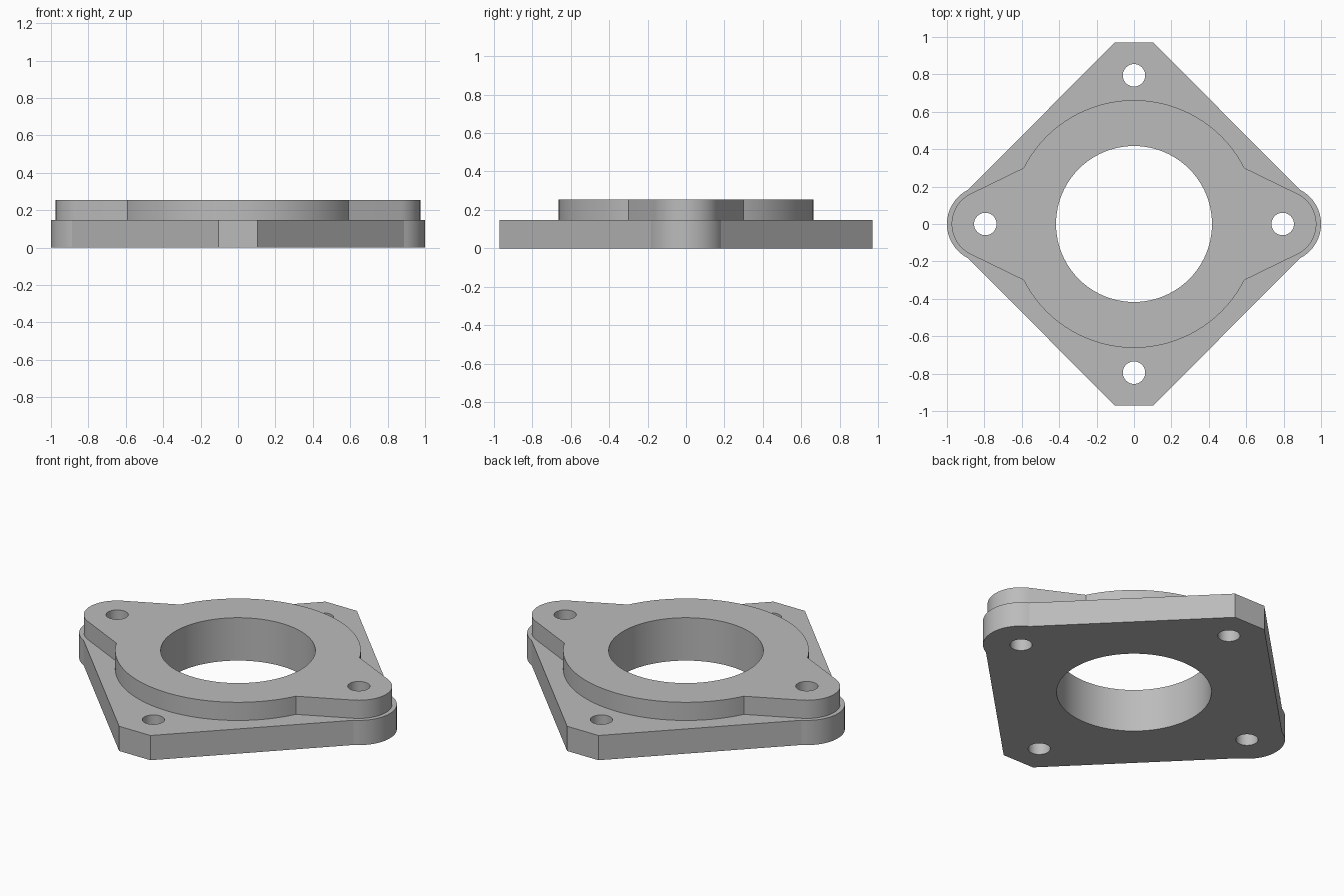
import bpy
import bmesh
from math import sin, cos, radians, atan2, degrees

cube = bpy.data.objects.get("Cube")
if cube:
    bpy.data.objects.remove(cube, do_unlink=True)

PLATE_TOP = 0.147
COLLAR_TOP = 0.255
BOLT_CIRCLE = 0.795
BOLT_R = 0.06
BORE_R = 0.417

grey = bpy.data.materials.new("plain grey")
grey.use_nodes = True
colour = (0.5, 0.5, 0.5, 1)
grey.diffuse_color = colour
grey.node_tree.nodes["Principled BSDF"].inputs["Base Color"].default_value = colour


def arc(cx, cy, r, start, end, steps):
    """Points along an arc, angles in degrees, both ends included."""
    angles = [radians(start + (end - start) * i / steps) for i in range(steps + 1)]
    return [(cx + r * cos(a), cy + r * sin(a)) for a in angles]


def circle(cx, cy, r, steps):
    return arc(cx, cy, r, 0, 360, steps)[:-1]


def half_turn(points):
    """Complete an outline that repeats after 180 degrees."""
    return points + [(-x, -y) for x, y in points]


def slab(name, loops, bottom, top):
    """Extrude an outline with holes into a solid with crisp edges."""
    curve = bpy.data.curves.new(name + "_profile", "CURVE")
    curve.dimensions = "2D"
    curve.fill_mode = "BOTH"
    curve.extrude = (top - bottom) / 2
    for loop in loops:
        spline = curve.splines.new("POLY")
        spline.points.add(len(loop) - 1)
        for point, (x, y) in zip(spline.points, loop):
            point.co = (x, y, 0, 1)
        spline.use_cyclic_u = True
    helper = bpy.data.objects.new(name + "_profile", curve)
    bpy.context.collection.objects.link(helper)
    graph = bpy.context.evaluated_depsgraph_get()
    mesh = bpy.data.meshes.new_from_object(helper.evaluated_get(graph))
    bpy.data.objects.remove(helper, do_unlink=True)
    bpy.data.curves.remove(curve)

    bm = bmesh.new()
    bm.from_mesh(mesh)
    bmesh.ops.remove_doubles(bm, verts=bm.verts, dist=0.0002)
    bmesh.ops.translate(bm, verts=bm.verts, vec=(0, 0, (top + bottom) / 2))
    bmesh.ops.recalc_face_normals(bm, faces=bm.faces)
    for face in bm.faces:
        face.smooth = True
        face.material_index = 0
    bm.to_mesh(mesh)
    bm.free()
    mesh.set_sharp_from_angle(angle=radians(15))
    mesh.materials.clear()
    mesh.materials.append(grey)
    mesh.name = name
    obj = bpy.data.objects.new(name, mesh)
    bpy.context.collection.objects.link(obj)
    return obj


bore = circle(0, 0, BORE_R, 96)
side_holes = [circle(s * BOLT_CIRCLE, 0, BOLT_R, 40) for s in (1, -1)]
end_holes = [circle(0, s * BOLT_CIRCLE, BOLT_R, 40) for s in (1, -1)]

# Diamond base plate: rounded side corners, clipped front and back corners
plate = half_turn(arc(BOLT_CIRCLE, 0, 0.205, -63, 63, 24) + [(0.103, 0.97), (-0.103, 0.97)])
slab("base_plate", [plate, bore] + side_holes + end_holes, 0, PLATE_TOP)

# Raised round collar with a tapered bolt lug on each side
notch = degrees(atan2(0.3, 0.59))
collar = half_turn(arc(BOLT_CIRCLE, 0, 0.18, -64, 64, 24)
                   + arc(0, 0, 0.662, notch, 180 - notch, 48))
slab("raised_collar", [collar, bore] + side_holes, PLATE_TOP, COLLAR_TOP)
